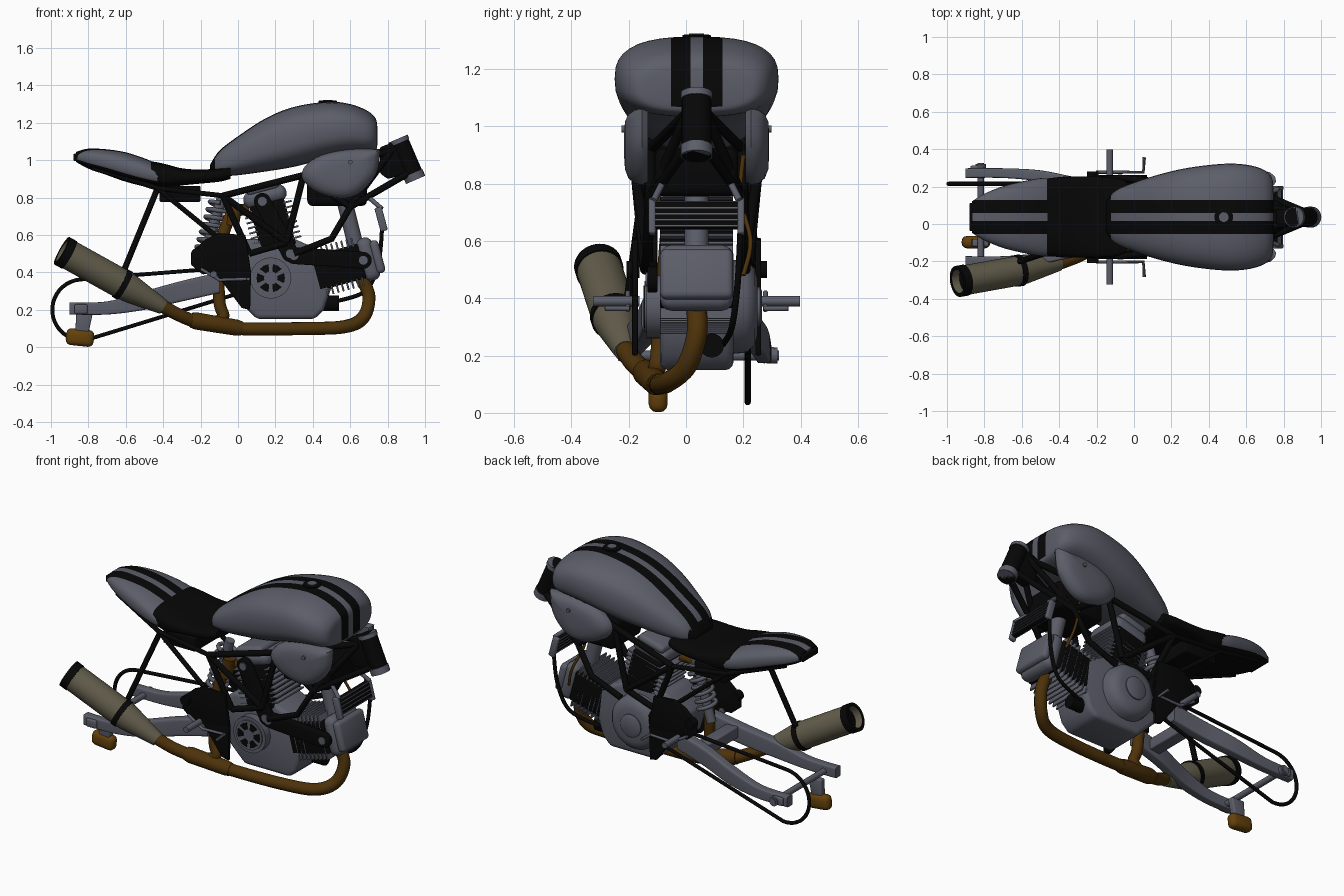
import bpy, bmesh
from math import sin, cos, pi, radians, copysign
from mathutils import Vector, Matrix

if "Cube" in bpy.data.objects:
    bpy.data.objects.remove(bpy.data.objects["Cube"])

MID = .037                      # centre plane of the machine
SIDES = (("exhaust_side", -1), ("chain_side", 1))
TILT = radians(-15)             # lean shared by both cylinders


def colour(name, *rgb):
    mat = bpy.data.materials.new(name)
    mat.use_nodes = True
    mat.diffuse_color = (*rgb, 1)
    mat.node_tree.nodes["Principled BSDF"].inputs["Base Color"].default_value = (*rgb, 1)
    return mat


GREY = colour("steel grey", .105, .11, .14)
BLACK = colour("satin black", .002, .002, .002)
BRONZE = colour("bronze", .075, .032, .003)
GOLD = colour("caliper gold", .125, .052, .003)
TITANIUM = colour("titanium", .122, .108, .07)


def shade(ob):
    bpy.ops.object.select_all(action='DESELECT')
    ob.select_set(True)
    bpy.context.view_layer.objects.active = ob
    if ob.type == 'CURVE':
        bpy.ops.object.convert(target='MESH')
    bpy.ops.object.shade_smooth_by_angle(angle=radians(38))


def finish(name, bm, mats, bevel=0, paint=None):
    bmesh.ops.recalc_face_normals(bm, faces=bm.faces)
    if bevel:
        sharp = [e for e in bm.edges if e.calc_face_angle(0) > .5]
        bmesh.ops.bevel(bm, geom=sharp, offset=bevel, segments=3, profile=.5, affect='EDGES')
    if paint:
        bm.normal_update()
        for f in bm.faces:
            f.material_index = paint(f)
    mesh = bpy.data.meshes.new(name)
    bm.to_mesh(mesh)
    bm.free()
    for mat in mats:
        mesh.materials.append(mat)
    ob = bpy.data.objects.new(name, mesh)
    bpy.context.scene.collection.objects.link(ob)
    shade(ob)


def flow(rows, steps=6):
    """Smooth curve through rows of numbers."""
    p = [Vector(r) for r in rows]
    p = [p[0]] + p + [p[-1]]
    out = []
    for a, b, c, d in zip(p, p[1:], p[2:], p[3:]):
        for k in range(steps):
            t = k / steps
            out.append((2*b + (c - a)*t + (2*a - 5*b + 4*c - d)*t*t + (3*b - a - 3*c + d)*t**3) / 2)
    return out + [p[-1]]


def skin(rings):
    bm = bmesh.new()
    rows = [[bm.verts.new(co) for co in ring] for ring in rings]
    for lo, hi in zip(rows, rows[1:]):
        for i in range(len(lo)):
            bm.faces.new((lo[i - 1], lo[i], hi[i], hi[i - 1]))
    bm.faces.new(rows[0])
    bm.faces.new(rows[-1])
    return bm


def loft(sections, power):
    """Rounded sections given as x, centre y, low z, high z, half width."""
    def soft(v):
        return copysign(abs(v) ** power, v)
    angles = [2 * pi * k / 36 for k in range(36)]
    return skin([[(x, y + w * soft(cos(a)), (lo + hi) / 2 + (hi - lo) / 2 * soft(sin(a)))
                  for a in angles] for x, y, lo, hi, w in flow(sections)])


def lathe(name, a, b, profile, mat, count=24):
    """Turned part along a-b, profile of position and radius."""
    a, b = Vector(a), Vector(b)
    turn = (b - a).to_track_quat('Z', 'Y')
    rings = [[a.lerp(b, t) + turn @ Vector((r * cos(2*pi*k/count), r * sin(2*pi*k/count), 0))
              for k in range(count)] for t, r in profile]
    finish(name, skin(rings), [mat])


def rod(name, a, b, r, mat):
    lathe(name, a, b, [(0, r), (1, r)], mat)


def plate(name, outline, y0, y1, mat, bevel=.008):
    finish(name, skin([[(x, y, z) for x, z in outline] for y in (y0, y1)]), [mat], bevel)


def capsule(name, a, b, r, y0, y1, mat):
    a, b = Vector(a), Vector(b)
    ang = (b - a).angle_signed(Vector((1, 0)))
    arc = [ang - pi / 2 + pi * k / 10 for k in range(11)]
    outline = [b + r * Vector((cos(t), sin(t))) for t in arc] + \
              [a - r * Vector((cos(t), sin(t))) for t in arc]
    plate(name, outline, y0, y1, mat, .005)


def box(name, centre, size, mat, tilt=0, bevel=.008):
    bm = bmesh.new()
    bmesh.ops.create_cube(bm, size=1, matrix=Matrix.Translation(centre) @
                          Matrix.Rotation(tilt, 4, 'Y') @ Matrix.Diagonal((*size, 1)))
    finish(name, bm, [mat], bevel)


def tube(name, paths, r, mat, smooth=True, closed=False):
    curve = bpy.data.curves.new(name, 'CURVE')
    curve.dimensions = '3D'
    curve.bevel_depth, curve.bevel_resolution, curve.use_fill_caps = r, 3, True
    for path in paths:
        pts = flow(path, 8) if smooth else path
        spline = curve.splines.new('POLY')
        spline.points.add(len(pts) - 1)
        spline.use_cyclic_u = closed
        for point, co in zip(spline.points, pts):
            point.co = (*co, 1)
    curve.materials.append(mat)
    ob = bpy.data.objects.new(name, curve)
    bpy.context.scene.collection.objects.link(ob)
    shade(ob)


# Bodywork with twin racing stripes
def striped(name, sections, power, dark):
    bm = loft(sections, power)
    for y in (-.09, -.022, .022, .09):
        bmesh.ops.bisect_plane(bm, geom=bm.verts[:] + bm.edges[:] + bm.faces[:],
                               plane_co=(0, MID + y, 0), plane_no=(0, 1, 0))

    def paint(f):
        c = f.calc_center_median()
        return int((.022 < abs(c.y - MID) < .09 and f.normal.z > -.2) or dark(f, c))
    finish(name, bm, [GREY, BLACK], paint=paint)


striped("fuel_tank", [(-.15, MID, .93, .975, .08), (-.1, MID, .915, 1.05, .14), (0, MID, .92, 1.128, .185),
                      (.15, MID, .94, 1.225, .232), (.3, MID, .965, 1.285, .265), (.48, MID, 1.01, 1.312, .285),
                      (.6, MID, 1.03, 1.3, .28), (.69, MID, 1.035, 1.265, .255), (.735, MID, 1.05, 1.225, .215),
                      (.745, MID, 1.08, 1.18, .16)], .74, lambda f, c: c.x < -.125)
striped("tail_cowl", [(-.865, MID, .99, 1.045, .085), (-.8, MID, .955, 1.062, .125), (-.7, MID, .92, 1.058, .165),
                      (-.6, MID, .885, 1.042, .19), (-.5, MID, .86, 1.01, .208), (-.42, MID, .85, .975, .21)],
        .75, lambda f, c: f.normal.z < -.55)
finish("seat", loft([(-.465, MID, .87, .995, .205), (-.39, MID, .85, .98, .215), (-.3, MID, .865, .957, .217),
                     (-.2, MID, .875, .95, .217), (-.1, MID, .885, .957, .21), (-.04, MID, .9, .965, .19)], .6), [BLACK])
box("tail_lamp", (-.868, MID, 1.015), (.025, .15, .04), BLACK)
box("electrics_tray", (-.31, MID, .82), (.22, .34, .085), BLACK)
lathe("filler_ring", (.48, MID, 1.29), (.48, MID, 1.32), [(0, .05), (.9, .05), (1, .042)], BLACK)
rod("filler_cap", (.48, MID, 1.3), (.48, MID, 1.323), .026, GREY)

# Side scoops beside the tank
scoop = [(.76, 1.06), (.6, 1.06), (.45, 1.03), (.36, .97), (.345, .9), (.42, .83), (.55, .795), (.65, .825),
         (.74, .93), (.76, 1.06)]
for side, s in SIDES:
    rings = [[(.57 + (x - .57) * k, MID + s * off, .94 + (z - .94) * k) for x, z in flow(scoop, 4)[:-1]]
             for off, k in ((.17, .93), (.19, 1), (.215, .97), (.238, .84), (.25, .62), (.253, .3))]
    finish("scoop_" + side, skin(rings), [GREY])
    rod("scoop_screw_" + side, (.6, MID + s * .24, .99), (.6, MID + s * .262, .99), .012, GREY)

# Steering head
top, low = Vector((.855, MID, 1.115)), Vector((.95, MID, .895))
rod("head_tube", top, low, .052, BLACK)
for name, start, end in (("upper", 0, .1), ("lower", .84, 1)):
    rod(name + "_head_bearing", top.lerp(low, start), top.lerp(low, end), .056, GREY)
plate("head_gusset", [(.76, 1.07), (.84, 1.1), (.92, .93), (.8, .9), (.76, .93)], MID - .04, MID + .04, BLACK)

# Trellis frame, subframe, swingarm and foot controls on both sides
for side, s in SIDES:
    def at(x, off, z):
        return (x, MID + s * off, z)
    head, neck, apex = at(.82, .03, 1.05), at(.91, .03, .93), at(.35, .16, .92)
    knee, mount, rear = at(.6, .16, .75), at(.26, .17, .56), at(-.08, .21, .81)
    tail = at(-.43, .19, .85)
    tube("trellis_" + side, [(head, apex, rear), (neck, knee, at(.5, .17, .58), at(.3, .17, .5)), (apex, knee),
                             (apex, mount), (mount, rear), (head, knee), (rear, at(.06, .18, .5)),
                             (at(.06, .18, .5), mount)], .018, BLACK, smooth=False)
    tube("subframe_" + side, [(rear, tail, at(-.78, .1, .96)), (tail, at(-.05, .2, .54))], .014, BLACK, smooth=False)
    finish("swingarm_" + side, loft([at(-.9, .235, .175) + (.24, .026), at(-.7, .235, .175) + (.245, .026),
                                     at(-.5, .22, .2) + (.3, .03), at(-.3, .18, .245) + (.355, .032),
                                     at(-.1, .16, .29) + (.4, .032)], .3), [GREY])
    box("axle_block_" + side, at(-.84, .265, .205), (.07, .02, .05), GREY)
    inner, outer = MID + s * .205, MID + s * .225
    plate("footrest_hanger_" + side, [(-.25, .44), (-.25, .51), (-.17, .58), (-.1, .61), (.04, .6), (.07, .4),
                                      (-.19, .39)], inner, outer, BLACK, .004)
    plate("hanger_leg_" + side, [(-.13, .41), (.07, .41), (.065, .2), (.02, .21)], inner, outer, BLACK, .004)
    rod("footrest_" + side, at(-.13, .2, .39), at(-.13, .36, .39), .018, GREY)
    tube("foot_lever_" + side, [(at(-.2, .24, .42), at(-.1, .24, .36), at(.05, .24, .365), at(.055, .32, .365))],
         .009, GREY, smooth=False)
    rod("pivot_cap_" + side, at(-.22, .2, .5), at(-.22, .245, .5), .03, BLACK)

rod("rear_axle", (-.82, -.2, .2), (-.82, .325, .2), .018, GREY)
rod("axle_nut", (-.82, .28, .2), (-.82, .32, .2), .028, GREY)
box("swingarm_bridge", (-.24, MID, .32), (.08, .32, .07), GREY)
plate("caliper_bracket", [(-.865, .19), (-.775, .19), (-.8, .07), (-.87, .07)], -.12, -.08, GREY)
box("brake_caliper", (-.845, -.097, .052), (.15, .066, .09), GOLD, tilt=radians(6), bevel=.028)

# Final drive chain
loop = [(-.83 + .163 * cos(a), .215, .2 + .163 * sin(a)) for a in [radians(95 + 9 * k) for k in range(21)]]
loop += [(.07 * cos(a), .215, .36 + .07 * sin(a)) for a in [radians(-80 + 17.5 * k) for k in range(11)]]
tube("chain", [loop], .011, BLACK, smooth=False, closed=True)
rod("front_sprocket", (0, .2, .36), (0, .23, .36), .065, BLACK)

# Rear shock with coil spring
eye, foot = Vector((-.08, MID, .82)), Vector((-.2, MID, .42))
rod("shock_body", eye, foot, .028, GREY)
turn = (foot - eye).to_track_quat('Z', 'Y')
coil = [eye.lerp(foot, .12 + .7 * k / 84) + turn @ Vector((.055 * cos(k * pi / 6), .055 * sin(k * pi / 6), 0))
        for k in range(85)]
tube("shock_spring", [coil], .012, GREY, smooth=False)
rod("shock_reservoir", (-.03, -.07, .65), (-.01, -.07, .77), .035, BRONZE)

# Engine cases and covers
plate("crankcase", [(.05, .2), (.1, .15), (.41, .15), (.46, .2), (.5, .32), (.48, .5), (.3, .58), (.03, .58),
                    (-.1, .46), (-.05, .3)], -.09, .165, GREY, .025)
rod("clutch_rim", (.175, -.08, .37), (.175, -.138, .37), .11, GREY)
rod("clutch_face", (.175, -.13, .37), (.175, -.145, .37), .09, GREY)
for k in range(6):
    outline = [(.175 + r * cos(a), .37 + r * sin(a)) for r, spread in ((.036, .3), (.076, .36))
               for a in [k * pi / 3 + spread * j * (1 if r < .05 else -1) for j in (-1, 0, 1)]]
    plate("clutch_window", outline, -.143, -.149, BLACK, 0)
lathe("alternator_cover", (.2, .15, .37), (.2, .25, .37), [(0, .165), (.6, .16), (.9, .135), (1, .1)], GREY, 32)
lathe("alternator_cap", (.2, .24, .37), (.2, .265, .37), [(0, .07), (.7, .07), (1, .055)], GREY)
lathe("sprocket_cover", (0, .17, .43), (0, .25, .43), [(0, .1), (.8, .095), (1, .075)], BLACK)
rod("oil_filter", (.44, .09, .235), (.54, .09, .235), .042, BLACK)

# Finned cylinders, one forward and one upright
forward, upward = Vector((cos(TILT), 0, -sin(TILT))), Vector((sin(TILT), 0, cos(TILT)))
for name, base, axis, slim in (("front", Vector((.45, MID, .405)), forward, 0),
                               ("rear", Vector((.21, MID, .56)), upward, 2)):
    def block(length, width):
        size = [width, .255, width]
        size[slim] = length
        return size
    box(name + "_barrel", base + axis * .09, block(.26, .19), BLACK, TILT)
    for k in range(8):
        box(name + "_fin", base + axis * (.028 * k), block(.01, .265), GREY, TILT, .003)
    box(name + "_cylinder_head", base + axis * .255, block(.09, .235), GREY, TILT, .04)
    box(name + "_rocker_cover", base + axis * .305, block(.05, .18), GREY, TILT, .022)
for name, a, b in (("front", (.3, .49), (.67, .465)), ("rear", (.28, .5), (.13, .78))):
    capsule(name + "_belt_cover", a, b, .045, -.135, -.1, BLACK)
    for x, z in (a, b):
        rod("belt_cover_boss", (x, -.13, z), (x, -.142, z), .024, GREY)

# Intake, oil cooler and hose
box("airbox", (.53, MID, .84), (.32, .29, .17), BLACK, bevel=.03)
rod("intake", (.57, MID, .78), (.63, MID, .54), .042, GREY)
box("cooler_core", (.765, MID, .69), (.03, .3, .1), BLACK, TILT)
for k in range(5):
    box("cooler_fin", Vector((.765, MID, .69)) + upward * (.022 * (k - 2)), (.038, .29, .005), GREY, TILT, 0)
for side, s in SIDES:
    box("cooler_tank_" + side, (.765, MID + s * .155, .685), (.04, .025, .13), GREY, TILT)
    tube("cooler_stay_" + side, [[(.77, MID + s * .15, .74), (.7, MID + s * .12, .8)]], .012, GREY)
tube("cooler_hose", [[(.77, .19, .63), (.75, .18, .45), (.68, .16, .3), (.5, .13, .24)]], .011, BLACK)
tube("spark_lead", [[(.55, .2, .9), (.56, .19, .75), (.62, .225, .6), (.66, .2, .48)]], .008, BRONZE)

# Exhaust system
tube("front_header", [[(.66, .037, .37), (.7, .037, .27), (.67, .0, .16), (.57, -.06, .11), (.35, -.09, .1),
                       (0, -.1, .1), (-.2, -.13, .13), (-.32, -.18, .175), (-.43, -.22, .235)]], .036, BRONZE)
tube("rear_header", [[(.05, -.02, .74), (-.04, -.05, .7), (-.1, -.07, .5), (-.1, -.09, .25), (-.08, -.1, .16),
                      (-.16, -.12, .125)]], .032, BRONZE)
lathe("collector", (.02, -.1, .1), (-.25, -.145, .145), [(0, .038), (.1, .043), (.9, .046), (1, .04)], BRONZE)
inlet, outlet = Vector((-.4, -.21, .215)), Vector((-.94, -.307, .515))
lathe("muffler", inlet, outlet, [(0, .04), (.05, .046), (.33, .076), (.4, .08), (1, .08), (1, .064), (.75, .062)],
      TITANIUM, 32)
lathe("muffler_tip", inlet.lerp(outlet, .93), inlet.lerp(outlet, 1.005), [(0, .08), (0, .084), (1, .084), (1, .064)] +
      [(0, .064)], BLACK, 32)
rod("muffler_band", inlet.lerp(outlet, .38), inlet.lerp(outlet, .43), .085, BLACK)
tube("muffler_stay", [[(-.43, -.14, .85), (-.61, -.2, .41)]], .016, BLACK, smooth=False)
